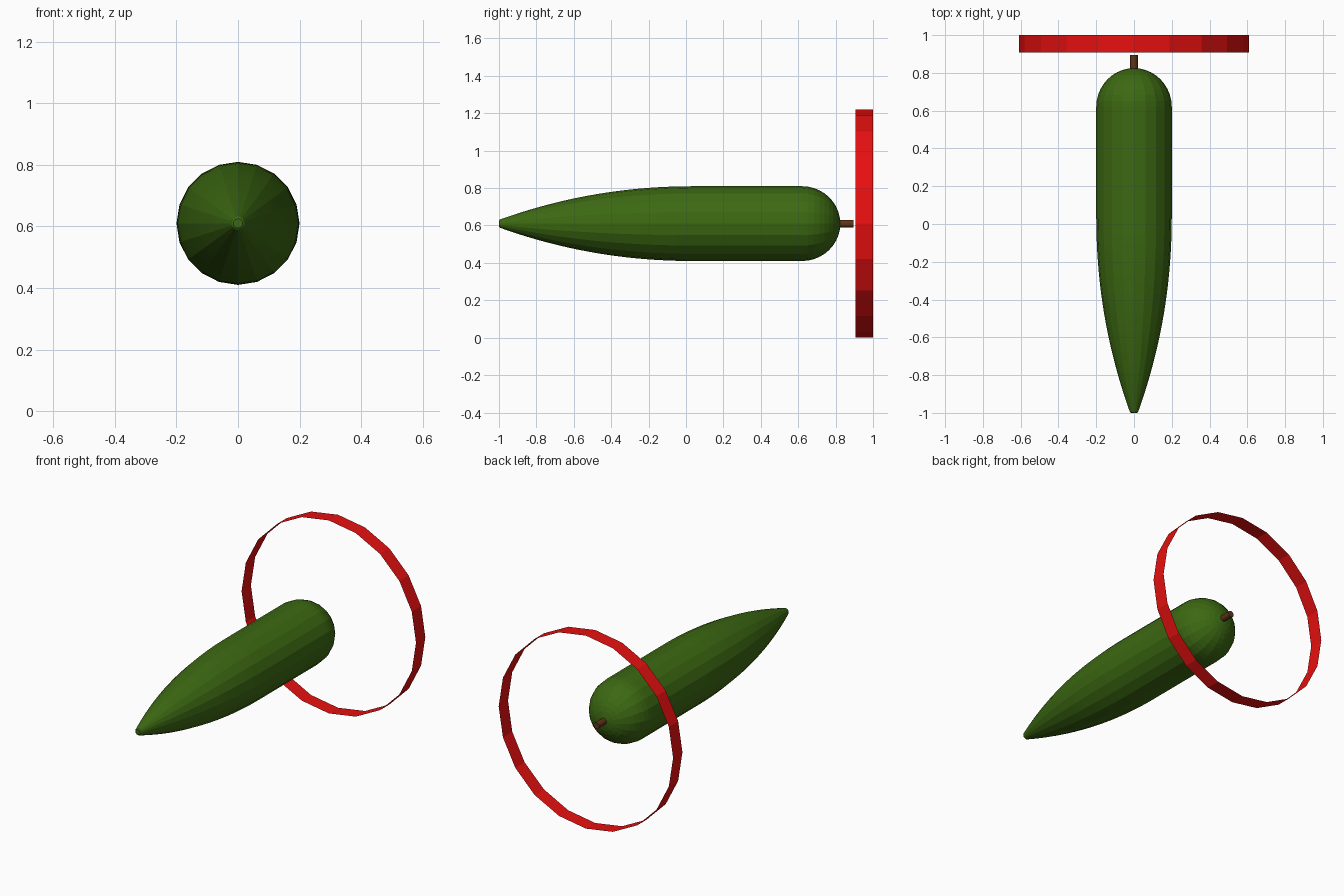
import bpy, bmesh, math

SIDES = 20
AXIS_Z = 0.61

if "Cube" in bpy.data.objects:
    bpy.data.objects.remove(bpy.data.objects["Cube"], do_unlink=True)


def make_material(name, rgb):
    mat = bpy.data.materials.new(name)
    mat.use_nodes = True
    mat.diffuse_color = (*rgb, 1)
    mat.node_tree.nodes["Principled BSDF"].inputs["Base Color"].default_value = (*rgb, 1)
    return mat


def revolve(name, profile, mat, sides=SIDES, start_cap=False, end_cap=False):
    """Revolve (y, radius) pairs about the long axis."""
    bm = bmesh.new()
    rings = []
    for y, r in profile:
        angles = [2 * math.pi * i / sides for i in range(sides)]
        rings.append([bm.verts.new((r * math.cos(a), y, r * math.sin(a))) for a in angles])
    for a, b in zip(rings, rings[1:]):
        for i in range(sides):
            j = (i + 1) % sides
            bm.faces.new((a[i], b[i], b[j], a[j]))
    if start_cap:
        bm.faces.new(rings[0])
    if end_cap:
        bm.faces.new(rings[-1][::-1])
    bmesh.ops.remove_doubles(bm, verts=bm.verts, dist=1e-5)
    bmesh.ops.recalc_face_normals(bm, faces=bm.faces)
    mesh = bpy.data.meshes.new(name)
    bm.to_mesh(mesh)
    bm.free()
    mesh.materials.append(mat)
    obj = bpy.data.objects.new(name, mesh)
    obj.location.z = AXIS_Z
    bpy.context.collection.objects.link(obj)
    return obj


green = make_material("body_green", (0.045, 0.14, 0.006))
red = make_material("ring_red", (0.8, 0.005, 0.005))
brown = make_material("shaft_brown", (0.12, 0.035, 0.008))

# Body: blunt tip, curved nose, straight barrel and domed tail
R = 0.2
TIP_R = 0.022
DOME_Y = 0.62
NOSE_STEPS, DOME_STEPS = 20, 10
profile = [(-1, TIP_R * 0.7), (-0.995, TIP_R)]
for i in range(1, NOSE_STEPS + 1):
    t = 1 - i / NOSE_STEPS
    profile.append((-0.995 * t + 0.05 * (1 - t), R - (R - TIP_R) * t ** 2.1))
for i in range(DOME_STEPS):
    a = math.pi / 2 * i / DOME_STEPS
    profile.append((DOME_Y + 0.205 * math.sin(a), R * math.cos(a)))
profile.append((DOME_Y + 0.205, 0.004))
revolve("body", profile, green, start_cap=True, end_cap=True)

# Tail shaft
revolve("tail_shaft", [(0.8, 0.02), (0.895, 0.02)], brown, start_cap=True, end_cap=True)

# Thin open tail ring
revolve("tail_ring", [(0.907, 0.61), (1, 0.61)], red)
